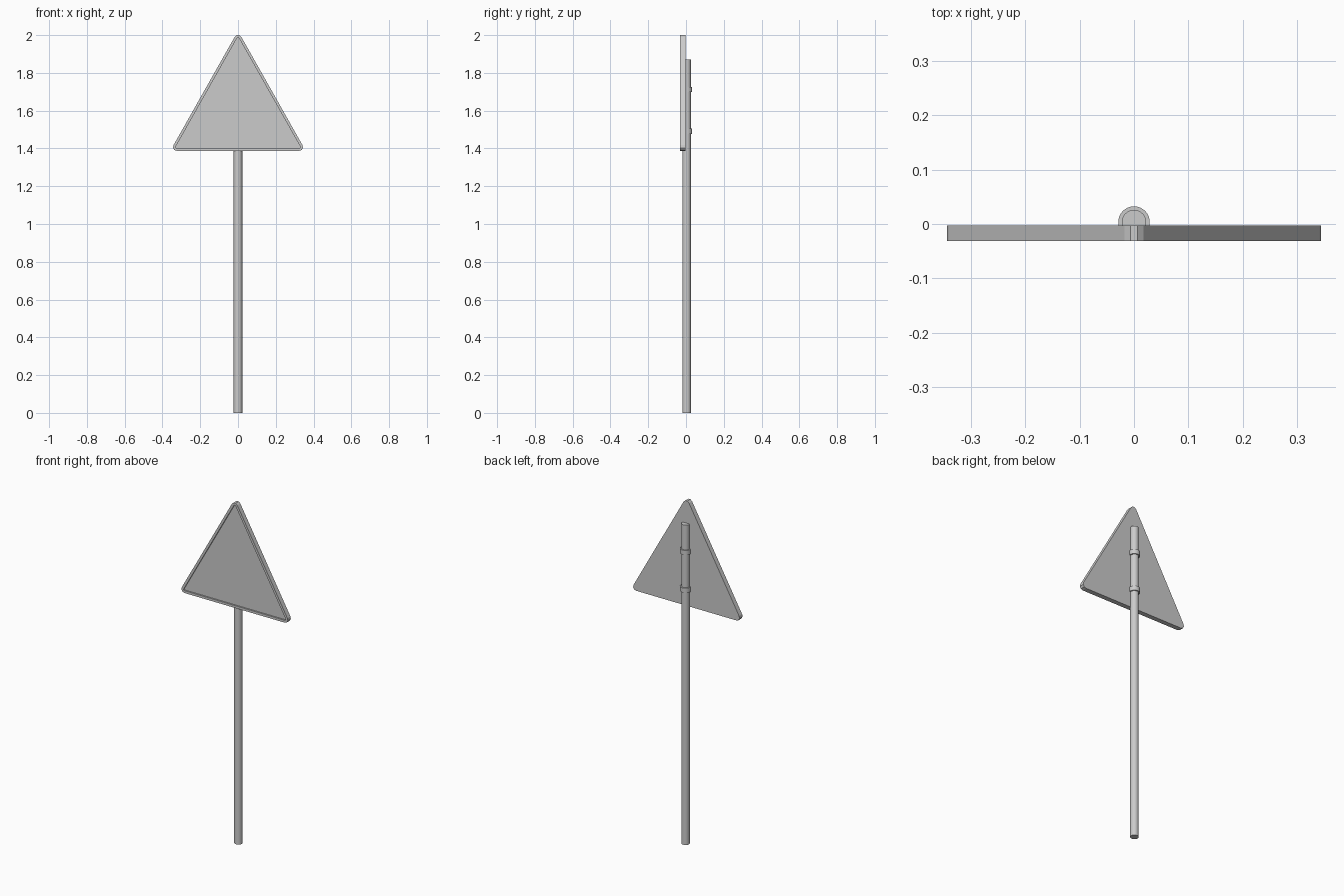
import bpy, bmesh
from math import sin, cos, radians

if "Cube" in bpy.data.objects:
    bpy.data.objects.remove(bpy.data.objects["Cube"])

POLE_Y, POLE_R = 0.0035, 0.0225


def make_object(name, bm, smooth=False):
    bmesh.ops.recalc_face_normals(bm, faces=bm.faces[:])
    mesh = bpy.data.meshes.new(name)
    bm.to_mesh(mesh)
    bm.free()
    ob = bpy.data.objects.new(name, mesh)
    bpy.context.collection.objects.link(ob)
    if smooth:
        bpy.ops.object.select_all(action='DESELECT')
        ob.select_set(True)
        bpy.context.view_layer.objects.active = ob
        bpy.ops.object.shade_smooth_by_angle(angle=radians(35))
    return ob


def bridge(bm, a, b):
    n = len(a)
    for i in range(n):
        j = (i + 1) % n
        bm.faces.new((a[i], a[j], b[j], b[i]))


# Sign plate: rounded triangle with a raised rim around a recessed front panel
def triangle_ring(bm, radius, y):
    corners = ((0.3243, 1.407, -90), (0, 1.9812, 30), (-0.3243, 1.407, 150))
    return [bm.verts.new((cx + radius * cos(radians(start + 40 * k)), y,
                          cz + radius * sin(radians(start + 40 * k))))
            for cx, cz, start in corners for k in range(4)]


bm = bmesh.new()
rings = [triangle_ring(bm, r, y) for r, y in
         ((0.02, -0.003), (0.02, -0.0312), (0.006, -0.0312), (0.006, -0.0232))]
for a, b in zip(rings, rings[1:]):
    bridge(bm, a, b)
bm.faces.new(rings[0])
bm.faces.new(rings[-1])
make_object("sign_plate", bm)

# Pole
bm = bmesh.new()
bmesh.ops.create_cone(bm, cap_ends=True, segments=24, radius1=POLE_R,
                      radius2=POLE_R, depth=1.87)
bmesh.ops.translate(bm, verts=bm.verts[:], vec=(0, POLE_Y, 0.935))
make_object("pole", bm, smooth=True)


# Clamps: half bands wrapping the back of the pole, ends set into the plate
def clamp(name, z, height=0.027, outer=0.029, inner=0.021):
    bm = bmesh.new()
    sections = []
    for k in range(17):
        a = radians(-17 + 214 * k / 16)
        sections.append([bm.verts.new((r * cos(a), POLE_Y + r * sin(a), z + dz))
                         for r, dz in ((inner, -height / 2), (outer, -height / 2),
                                       (outer, height / 2), (inner, height / 2))])
    for a, b in zip(sections, sections[1:]):
        bridge(bm, a, b)
    bm.faces.new(sections[0])
    bm.faces.new(sections[-1])
    make_object(name, bm, smooth=True)


clamp("upper_clamp", 1.712)
clamp("lower_clamp", 1.491)
